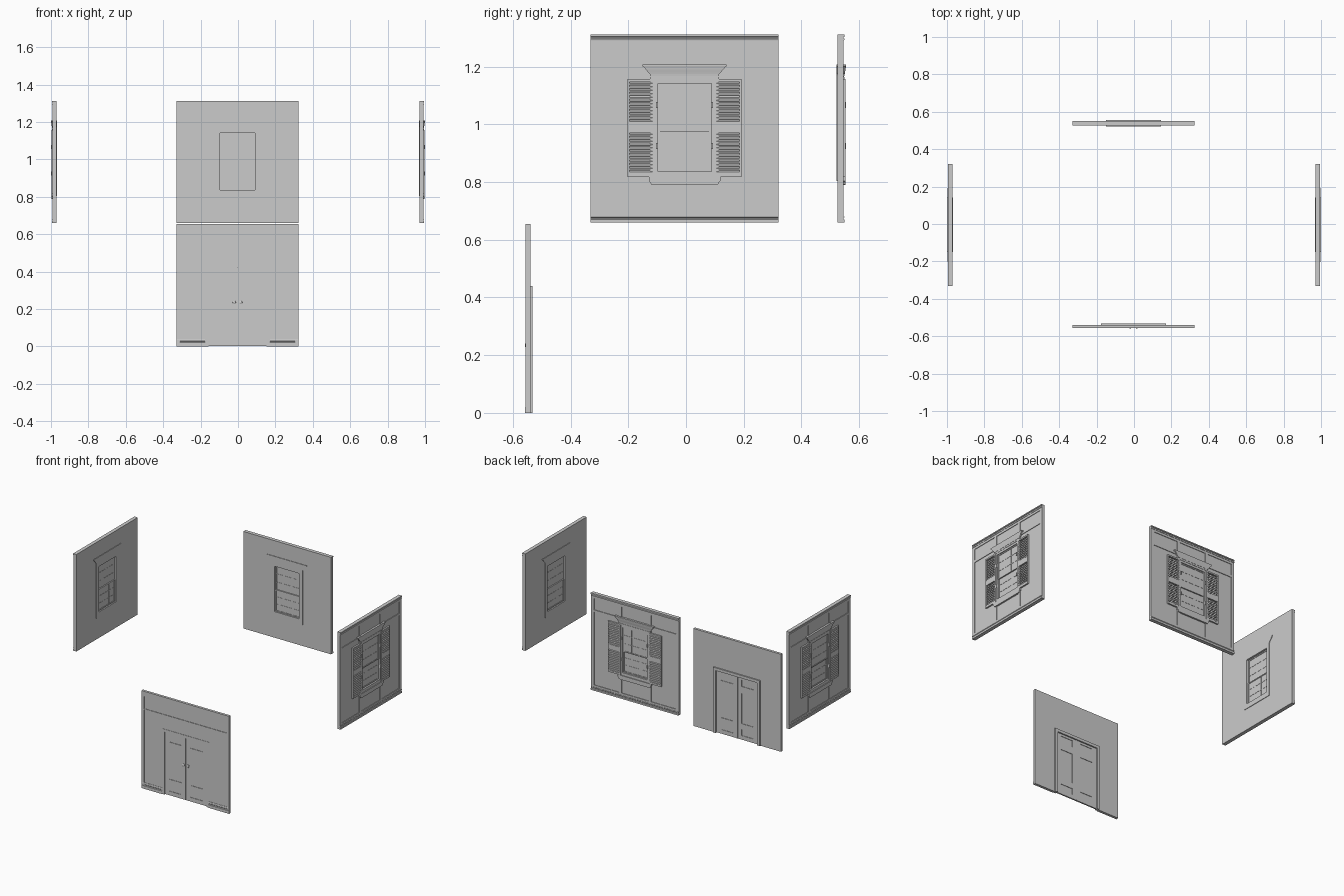
import bpy, bmesh, math
from mathutils import Matrix, Vector

if "Cube" in bpy.data.objects:
    bpy.data.objects.remove(bpy.data.objects["Cube"])

plaster = bpy.data.materials.new("plain_grey")
plaster.diffuse_color = (0.6, 0.6, 0.6, 1)
plaster.use_nodes = True
plaster.node_tree.nodes["Principled BSDF"].inputs["Base Color"].default_value = plaster.diffuse_color

# Panels are modelled facing -y: x is width, z is height, y = 0 is the inner face.
parts = []


def finish(name, bm):
    bmesh.ops.recalc_face_normals(bm, faces=bm.faces)
    mesh = bpy.data.meshes.new(name)
    bm.to_mesh(mesh)
    bm.free()
    mesh.materials.append(plaster)
    parts.append((name, mesh))


def prisms(name, polys, a, b, axis="y"):
    """Extrude (x, z) outlines along y, or (y, z) outlines along x."""
    bm = bmesh.new()
    for poly in polys:
        ends = []
        for d in (a, b):
            ends.append([bm.verts.new((p, d, q) if axis == "y" else (d, p, q)) for p, q in poly])
        bm.faces.new(ends[0])
        bm.faces.new(ends[1][::-1])
        n = len(poly)
        for i in range(n):
            j = (i + 1) % n
            bm.faces.new((ends[0][i], ends[1][i], ends[1][j], ends[0][j]))
    finish(name, bm)


def rect(x0, x1, z0, z1):
    return [(x0, z0), (x1, z0), (x1, z1), (x0, z1)]


def both(x0, x1, z0, z1):
    return [rect(x0, x1, z0, z1), rect(-x1, -x0, z0, z1)]


def ring(name, outer, inner, a, b):
    """Rectangular frame with a rectangular opening."""
    bm = bmesh.new()
    loops = [[bm.verts.new((x, d, z)) for x, z in rect(*r)] for r in (outer, inner) for d in (a, b)]
    of, ob, jf, jb = loops
    for i in range(4):
        j = (i + 1) % 4
        for p, q in ((of, jf), (jf, jb), (jb, ob), (ob, of)):
            bm.faces.new((p[i], p[j], q[j], q[i]))
    finish(name, bm)


def place(prefix, loc, turn):
    for name, mesh in parts:
        ob = bpy.data.objects.new(prefix + "_" + name, mesh)
        bpy.context.collection.objects.link(ob)
        ob.matrix_world = Matrix.Translation(loc) @ Matrix.Rotation(math.radians(turn), 4, "Z")


H = 0.326                    # half width of every panel
BOT, TOP = 0.659, 1.311      # window panel height range
FACE, TRIM = -0.0165, -0.0205  # recessed field and raised framing

# ---------------- window panel ----------------
hole = (-0.0925, 0.0925, 0.836, 1.141)
ring("wall", (-H, H, BOT, TOP), hole, FACE, 0)

# Raised framing: corner posts, window studs and rails
prisms("corner_posts", both(0.305, H, BOT, TOP), TRIM, FACE)
prisms("window_studs", both(0.099, 0.120, 0.69, 1.28), TRIM + 0.0002, FACE)
prisms("wall_rails", [rect(-0.306, 0.306, 1.276, 1.292), rect(-0.306, 0.306, 0.679, 0.695)]
       + both(0.119, 0.306, 1.185, 1.2), TRIM + 0.0001, FACE)

# Stepped mouldings along the top and bottom
prisms("top_moulding", [[(-0.01, 1.291), (-0.0225, 1.291), (-0.0235, 1.296), (-0.0205, 1.299),
                         (-0.0205, 1.302), (-0.0245, 1.304), (-0.0245, TOP), (-0.01, TOP)]], -H, H, "x")
prisms("bottom_moulding", [[(-0.01, BOT), (-0.0245, BOT), (-0.0245, 0.670), (-0.0205, 0.672),
                            (-0.0205, 0.675), (-0.0235, 0.678), (-0.0225, 0.682), (-0.01, 0.682)]], -H, H, "x")

# Casing, passing through the wall
ring("window_casing", (-0.118, 0.118, 0.803, 1.172), hole, -0.0225, 0.0035)
prisms("casing_head_trim", [rect(-0.119, 0.119, 1.155, 1.164)], -0.0245, -0.02)

# Crown over the window, flaring upward
bm = bmesh.new()
prev = None
for z, hw, d in ((1.168, 0.119, 0.024), (1.174, 0.120, 0.0245), (1.180, 0.126, 0.0255),
                 (1.190, 0.134, 0.0275), (1.198, 0.141, 0.0285), (1.202, 0.146, 0.0295), (1.207, 0.146, 0.0295)):
    loop = [bm.verts.new(c) for c in ((-hw, -d, z), (hw, -d, z), (hw, 0.0035, z), (-hw, 0.0035, z))]
    if prev:
        for i in range(4):
            bm.faces.new((prev[i], prev[(i + 1) % 4], loop[(i + 1) % 4], loop[i]))
    else:
        bm.faces.new(loop)
    prev = loop
bm.faces.new(prev)
finish("window_crown", bm)

# Sill with rounded lower corners
prisms("window_sill", [[(-0.124, 0.817), (-0.124, 0.803), (-0.119, 0.799), (-0.116, 0.792), (-0.110, 0.789),
                        (0.110, 0.789), (0.116, 0.792), (0.119, 0.799), (0.124, 0.803), (0.124, 0.817)]],
       -0.0275, -0.012)

# Sashes, glass and glazing bars
for name, z0, z1, y in (("upper", 0.974, 1.141, -0.017), ("lower", 0.836, 0.981, -0.012)):
    ring(name + "_sash", (-0.0925, 0.0925, z0, z1), (-0.0855, 0.0855, z0 + 0.007, z1 - 0.007), y, y + 0.007)
    prisms(name + "_glass", [rect(-0.088, 0.088, z0 + 0.004, z1 - 0.004)], y + 0.003, y + 0.004)
    step = (z1 - z0) / 3
    prisms(name + "_bars", [rect(-0.087, 0.087, z0 + step * i - 0.0015, z0 + step * i + 0.0015) for i in (1, 2)]
           + both(0.028, 0.031, z0 + 0.004, z1 - 0.004), y + 0.0015, y + 0.0055)

# Louvred shutters: frames, slats and hinges
for side, s in (("left", -1), ("right", 1)):
    a, b = sorted((s * 0.104, s * 0.197))
    prisms(side + "_shutter_stiles", [rect(a, a + 0.007, 0.817, 1.157), rect(b - 0.007, b, 0.817, 1.157)],
           -0.0265, -0.016)
    prisms(side + "_shutter_rails", [rect(a + 0.007, b - 0.007, z0, z1) for z0, z1 in
                                     ((0.817, 0.829), (0.970, 1.004), (1.147, 1.157))], -0.0265, -0.016)
    slats = []
    for z0, z1 in ((0.829, 0.970), (1.004, 1.147)):
        n = 12
        p = (z1 - z0) / n
        for i in range(n):
            z = z0 + p * i
            slats.append([(-0.0255, z + 0.001), (-0.0255, z + 0.006), (-0.017, z + 0.0115), (-0.017, z + 0.0065)])
    prisms(side + "_shutter_slats", slats, a + 0.006, b - 0.006, "x")
prisms("shutter_hinges", both(0.092, 0.099, 1.056, 1.077) + both(0.092, 0.099, 0.914, 0.935), -0.0285, -0.018)

place("right", (0.9705, -0.005, 0), 90)
place("left", (-0.9705, -0.005, 0), -90)
place("back", (-0.0025, 0.5255, 0), 180)

# ---------------- door panel ----------------
parts = []
DT = 0.655
prisms("wall", [[(-H, 0), (-0.157, 0), (-0.157, 0.422), (0.157, 0.422), (0.157, 0), (H, 0), (H, DT), (-H, DT)]],
       -0.0125, 0)

# Raised framing
prisms("corner_posts", both(0.3075, H, 0, DT), -0.016, -0.0125)
prisms("wall_rail", [rect(-0.308, 0.308, 0.527, 0.537)], -0.0158, -0.0125)
prisms("top_band", [rect(-H, H, 0.62, DT)], -0.0172, -0.01)

# Stepped base boards on both sides of the door
for side, a, b in (("left", -H, -0.1735), ("right", 0.1735, H)):
    prisms(side + "_base_board", [[(-0.01, 0), (-0.0178, 0), (-0.0178, 0.020), (-0.0150, 0.023), (-0.0150, 0.027),
                                   (-0.0168, 0.029), (-0.0168, 0.037), (-0.015, 0.040), (-0.01, 0.040)]], a, b, "x")

# Door casing, deeper on the inside
prisms("door_casing", [[(-0.1735, 0), (-0.155, 0), (-0.155, 0.42), (0.155, 0.42), (0.155, 0),
                        (0.1735, 0), (0.1735, 0.439), (-0.1735, 0.439)]], -0.0145, 0.008)

# Two door leaves with three recessed panels each
for side, s in (("left", -1), ("right", 1)):
    prisms(side + "_leaf_frame",
           [rect(*sorted((s * u0, s * u1)), 0.003, 0.42) for u0, u1 in ((0.0015, 0.0325), (0.1225, 0.155))]
           + [rect(*sorted((s * 0.0325, s * 0.1225)), z0, z1) for z0, z1 in
              ((0.003, 0.03), (0.072, 0.11), (0.312, 0.36), (0.405, 0.42))], -0.0105, -0.001)
    prisms(side + "_leaf_panels", [rect(*sorted((s * 0.0315, s * 0.1235)), 0.01, 0.415)], -0.0075, -0.004)
prisms("meeting_strip", [rect(-0.005, 0.005, 0.003, 0.42)], -0.003, 0.002)

# Round knobs
bm = bmesh.new()
for s in (-1, 1):
    for y, r, depth in ((-0.0115, 0.010, 0.003), (-0.0145, 0.0045, 0.005)):
        bmesh.ops.create_cone(bm, cap_ends=True, segments=16, radius1=r, radius2=r, depth=depth,
                              matrix=Matrix.Translation((s * 0.0175, y, 0.235)) @ Matrix.Rotation(math.pi / 2, 4, "X"))
    bmesh.ops.create_uvsphere(bm, u_segments=16, v_segments=8, radius=0.0085,
                              matrix=Matrix.Translation((s * 0.0175, -0.0155, 0.235)) @ Matrix.Diagonal((1, 0.35, 1, 1)))
finish("door_knobs", bm)

place("front", (-0.0025, -0.5395, 0), 0)
